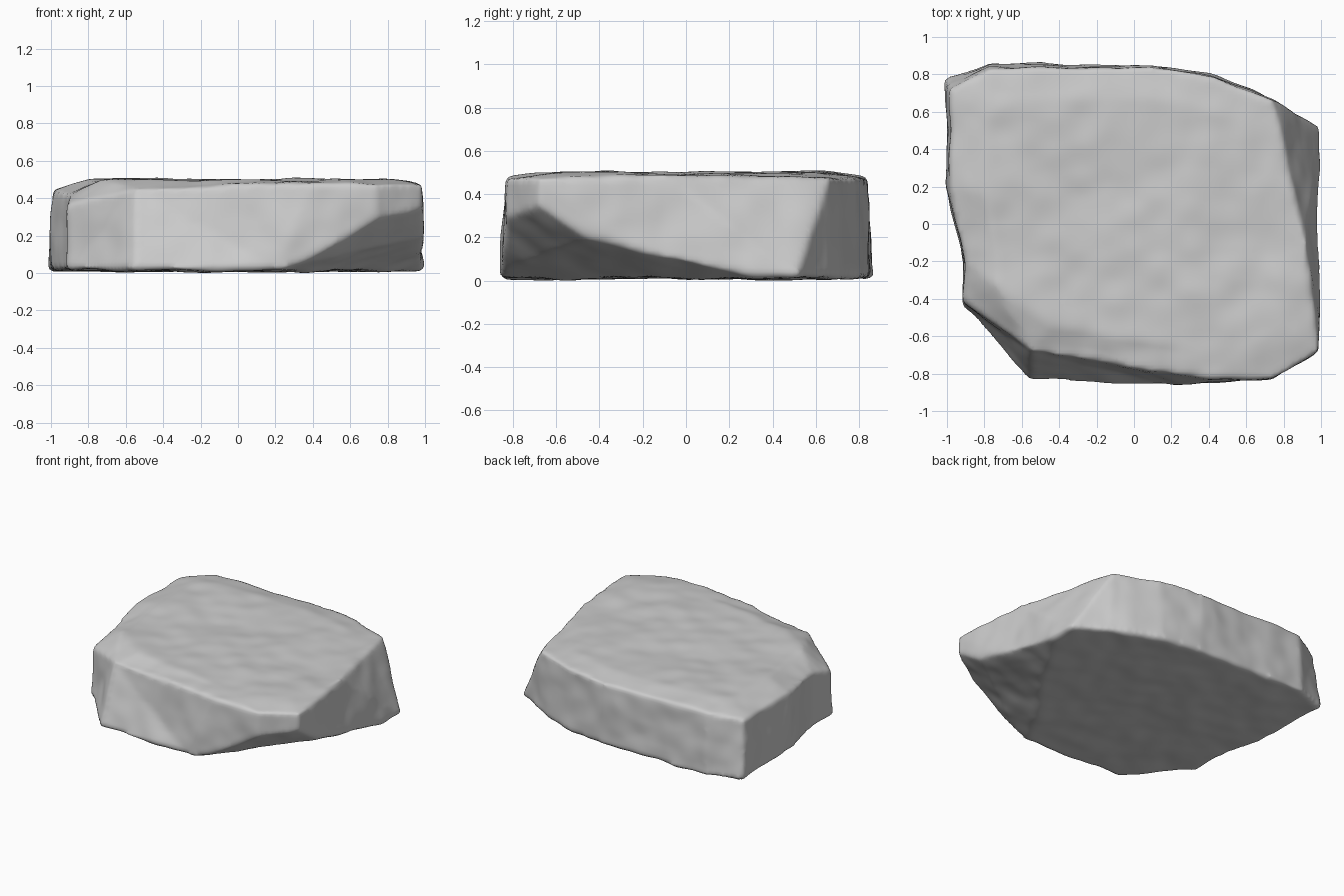
import bpy
import bmesh
from mathutils import Vector, noise

cube = bpy.data.objects.get("Cube")
if cube:
    bpy.data.objects.remove(cube, do_unlink=True)

# Matching outlines of the slab: base (x, y) and upper rim (x, y, z)
BASE = [(-1.01, .77), (-.77, .87), (.1, .845), (.42, .8), (.76, .66), (1, .51),
        (1, -.1), (.99, -.69), (.74, -.84), (.2, -.865), (-.55, -.84),
        (-.92, -.44), (-.92, -.2), (-1, .2)]
RIM = [(-.99, .72, .45), (-.76, .83, .485), (.1, .84, .48), (.42, .79, .485),
       (.68, .69, .49), (.74, .67, .49), (.92, -.1, .5), (.99, -.68, .485),
       (.74, -.83, .485), (.4, -.83, .495), (-.55, -.68, .46), (-.91, -.41, .37),
       (-.91, -.2, .43), (-.99, .2, .455)]

# Rough slab: base, rim and a slightly raised, flat top
bm = bmesh.new()
rings = [[bm.verts.new((x, y, .022)) for x, y in BASE],
         [bm.verts.new(p) for p in RIM],
         [bm.verts.new((x * .8, y * .8, .508)) for x, y, z in RIM]]
for low, high in zip(rings, rings[1:]):
    for i in range(len(low)):
        j = (i + 1) % len(low)
        bm.faces.new((low[i], low[j], high[j], high[i]))
bm.faces.new(rings[0])
bm.faces.new(rings[-1])
bmesh.ops.triangulate(bm, faces=bm.faces[:])
bmesh.ops.recalc_face_normals(bm, faces=bm.faces[:])


def undercut(a, b, c):
    """Slice away everything below the plane through three points."""
    a, b, c = Vector(a), Vector(b), Vector(c)
    normal = (b - a).cross(c - a).normalized()
    if normal.z > 0:
        normal.negate()
    bmesh.ops.bisect_plane(bm, geom=bm.verts[:] + bm.edges[:] + bm.faces[:],
                           plane_co=a, plane_no=normal, clear_outer=True)
    bmesh.ops.holes_fill(bm, edges=[e for e in bm.edges if e.is_boundary], sides=0)
    bmesh.ops.triangulate(bm, faces=bm.faces[:])
    bmesh.ops.recalc_face_normals(bm, faces=bm.faces[:])


# Steep break at the front left corner, shallow break along the left side
undercut((.28, -.84, .02), (.75, -.81, .29), (.98, -.45, .2))
undercut((.98, -.4, .19), (.98, .2, .05), (.4, -.4, -.02))

mesh = bpy.data.meshes.new("stone_slab")
bm.to_mesh(mesh)
bm.free()
slab = bpy.data.objects.new("stone_slab", mesh)
bpy.context.collection.objects.link(slab)

# Even, softly worn surface
remesh = slab.modifiers.new("even_surface", 'REMESH')
remesh.mode = 'VOXEL'
remesh.voxel_size = .02
worn = slab.modifiers.new("worn_edges", 'SMOOTH')
worn.factor = .5
worn.iterations = 4
bpy.context.view_layer.update()
evaluated = slab.evaluated_get(bpy.context.evaluated_depsgraph_get())
mesh = bpy.data.meshes.new_from_object(evaluated)
slab.modifiers.clear()
slab.data = mesh
mesh.name = "stone_slab"

# Weathered lumps
bm = bmesh.new()
bm.from_mesh(mesh)
bm.normal_update()
for v in bm.verts:
    v.co += v.normal * (noise.noise(v.co * 3) * .012 + noise.noise(v.co * 7) * .008)
for f in bm.faces:
    f.smooth = True

# Rest the stone on the ground
ground = min(v.co.z for v in bm.verts)
bmesh.ops.translate(bm, verts=bm.verts[:], vec=(0, 0, -ground))
bm.to_mesh(mesh)
bm.free()

# Stone colour
stone = bpy.data.materials.new("grey_stone")
stone.use_nodes = True
colour = (.6, .6, .6, 1)
stone.diffuse_color = colour
stone.node_tree.nodes["Principled BSDF"].inputs["Base Color"].default_value = colour
mesh.materials.clear()
mesh.materials.append(stone)
